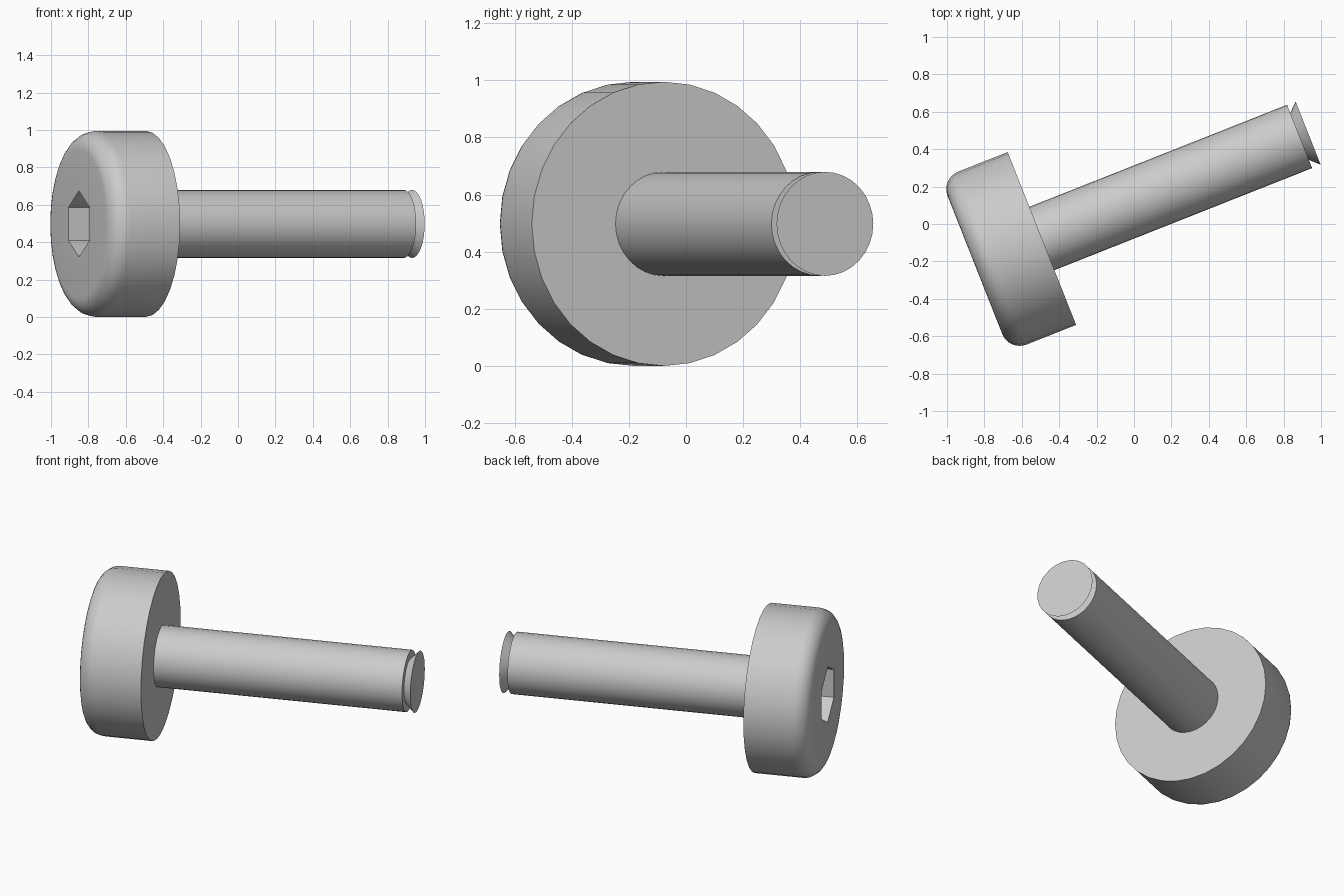
import bpy
import bmesh
from math import sin, cos, pi, radians

cube = bpy.data.objects.get("Cube")
if cube:
    bpy.data.objects.remove(cube, do_unlink=True)

# Bolt frame: local x runs along the axis, origin at the underside of the head
ORIGIN = (-0.4925, -0.0775, 0.4975)
TILT = radians(21.6)

steel = bpy.data.materials.new("grey_steel")
steel.use_nodes = True
COLOUR = (0.6, 0.6, 0.6, 1)
steel.diffuse_color = COLOUR
steel.node_tree.nodes["Principled BSDF"].inputs["Base Color"].default_value = COLOUR


def lathe(name, profile, sides=32, turn=0.0):
    """Revolve (axial, radius) points round local x and cap both ends."""
    bm = bmesh.new()
    rings = []
    for a, r in profile:
        angles = [turn + 2 * pi * i / sides for i in range(sides)]
        rings.append([bm.verts.new((a, r * cos(t), r * sin(t))) for t in angles])
    for low, high in zip(rings, rings[1:]):
        for i in range(sides):
            j = (i + 1) % sides
            bm.faces.new((low[i], low[j], high[j], high[i]))
    bm.faces.new(rings[0])
    bm.faces.new(rings[-1])
    bmesh.ops.recalc_face_normals(bm, faces=bm.faces)
    mesh = bpy.data.meshes.new(name)
    bm.to_mesh(mesh)
    bm.free()
    mesh.materials.append(steel)
    obj = bpy.data.objects.new(name, mesh)
    bpy.context.collection.objects.link(obj)
    obj.location = ORIGIN
    obj.rotation_euler.z = TILT
    return obj


def activate(obj):
    bpy.ops.object.select_all(action="DESELECT")
    obj.select_set(True)
    bpy.context.view_layer.objects.active = obj


# Head with a rounded outer rim
RADIUS, HEIGHT, FILLET, STEPS = 0.497, 0.385, 0.1, 8
rim = []
for k in range(STEPS + 1):
    t = pi / 2 * k / STEPS
    rim.append((-HEIGHT + FILLET * (1 - sin(t)), RADIUS - FILLET * (1 - cos(t))))
head = lathe("head", [(0, RADIUS)] + rim)

# Hexagonal key socket
cutter = lathe("socket_cutter", [(-0.5, 0.177), (-0.18, 0.177)], sides=6, turn=pi / 2)
cutter.hide_render = True
cut = head.modifiers.new("socket", "BOOLEAN")
cut.operation = "DIFFERENCE"
cut.solver = "EXACT"
cut.object = cutter
activate(head)
bpy.ops.object.modifier_apply(modifier=cut.name)
bpy.data.objects.remove(cutter, do_unlink=True)

# Shaft, ending in a step and a flared tip
shaft = lathe("shaft", [(-0.01, 0.182), (1.482, 0.182), (1.482, 0.135), (1.531, 0.182)])

for part in (head, shaft):
    activate(part)
    bpy.ops.object.shade_smooth_by_angle(angle=radians(30))
